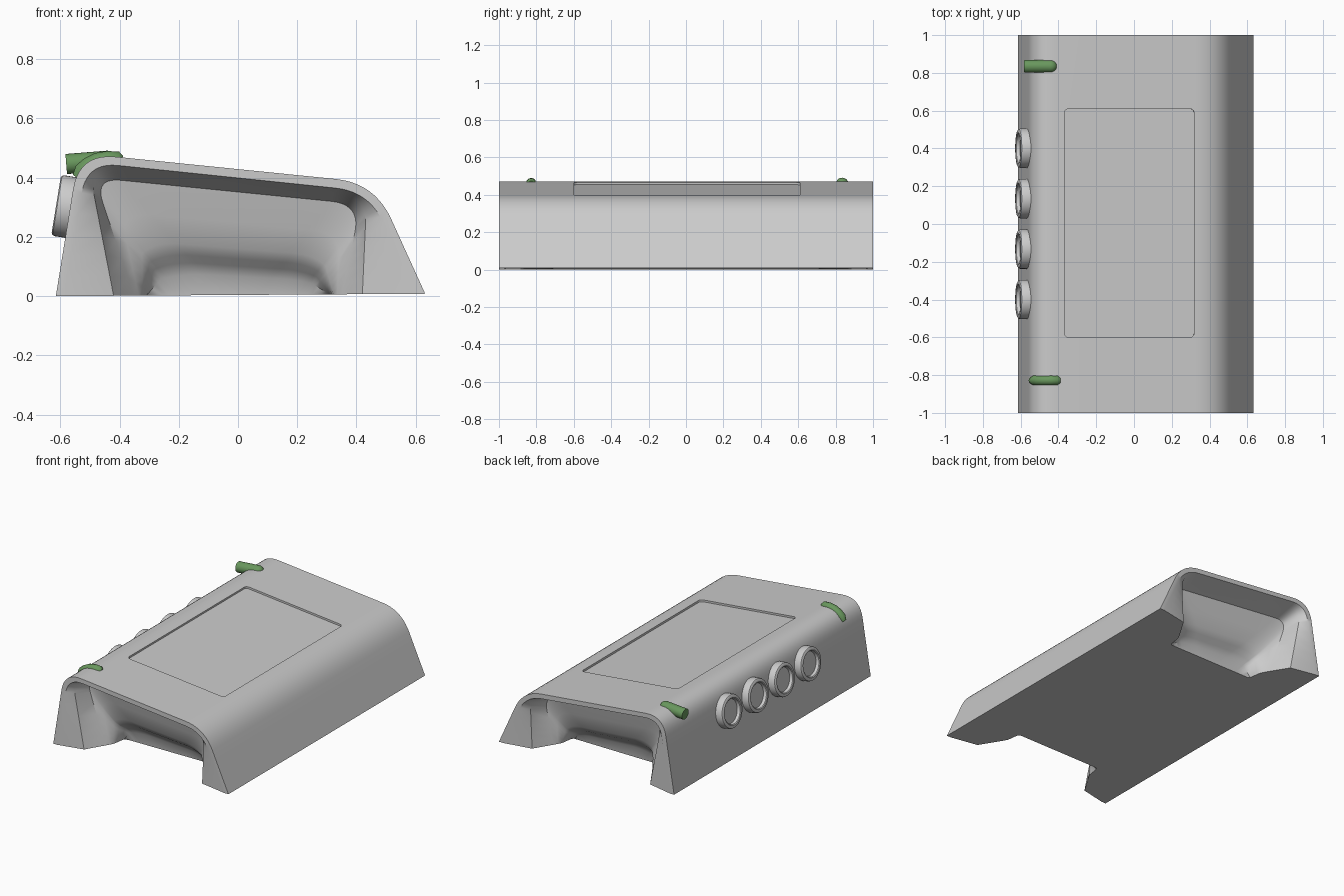
import bpy, bmesh, math
from mathutils import Vector, Matrix

if "Cube" in bpy.data.objects:
    bpy.data.objects.remove(bpy.data.objects["Cube"])


def finish(bm, name, mat=None):
    bmesh.ops.recalc_face_normals(bm, faces=bm.faces)
    me = bpy.data.meshes.new(name)
    bm.to_mesh(me)
    bm.free()
    ob = bpy.data.objects.new(name, me)
    bpy.context.collection.objects.link(ob)
    if mat:
        me.materials.append(mat)
    return ob


def smooth(ob, angle=35):
    bpy.ops.object.select_all(action='DESELECT')
    ob.select_set(True)
    bpy.context.view_layer.objects.active = ob
    bpy.ops.object.shade_smooth_by_angle(angle=math.radians(angle))


def profile(a, b, c, d, ta=.125, tb=.135):
    """Open arch a-b-c-d in xz with rounded corners at b and c."""
    a, b, c, d = map(Vector, (a, b, c, d))
    def corner(p, q, r, t):
        s, e = q + (p - q).normalized() * t, q + (r - q).normalized() * t
        return [s.lerp(q, u).lerp(q.lerp(e, u), u) for u in [i / 10 for i in range(11)]]
    ca, cb = corner(a, b, c, ta), corner(b, c, d, tb)
    left = [a.lerp(ca[0], i / 5) for i in range(5)]
    top = [ca[-1].lerp(cb[0], i / 6) for i in range(1, 6)]
    right = [cb[-1].lerp(d, i / 5) for i in range(1, 6)]
    return left + ca + top + cb + right


# shell: end rings run from the outside, over the rim, into the scooped pocket
outer = profile((-.615, 0), (-.537, .483), (.463, .382), (.632, 0))
inner = profile((-.587, 0), (-.510, .452), (.443, .353), (.602, 0), .105, .115)
lip = profile((-.42, 0), (-.505, .440), (.435, .345), (.42, 0), .1, .11)
deep = profile((-.35, 0), (-.485, .400), (.415, .310), (.35, 0), .09, .10)
n = len(outer)
rings = [(outer, 0), (inner, 0), (lip, .035), (deep, .15)]
for t, depth in ((.3, .175), (.55, .20), (.65, .225), (.72, .255), (.82, .28), (1, .29)):
    rings.append(([Vector((p.x * (1 - t) + t * (-.3 + .6 * i / (n - 1)), p.y * (1 - t)))
                   for i, p in enumerate(deep)], depth))

bm = bmesh.new()
ends = []
for s in (-1, 1):
    loops = [[bm.verts.new((p.x, s * (1 - dep), p.y + .008 * (p.x + .615) / 1.245 * max(0, 1 - p.y / .3)))
              for p in pts] for pts, dep in rings]
    for r, q in zip(loops, loops[1:]):
        for i in range(n - 1):
            bm.faces.new((r[i], r[i + 1], q[i + 1], q[i]))
    ends.append(loops)
f, b = ends
for i in range(n - 1):
    bm.faces.new((f[0][i], f[0][i + 1], b[0][i + 1], b[0][i]))


def bottom_edge(loops):
    return [r[0] for r in loops] + loops[-1][1:-1] + [r[-1] for r in reversed(loops)]


bm.faces.new(bottom_edge(f) + bottom_edge(b)[::-1])
shell = finish(bm, "shell")

# shallow screen recess in the sloped top
bm = bmesh.new()
bmesh.ops.create_cube(bm, size=1, matrix=Matrix.Diagonal((.69, 1.21, .1, 1)))
vertical = [e for e in bm.edges if abs(e.verts[0].co.z - e.verts[1].co.z) > .05]
bmesh.ops.bevel(bm, geom=vertical, offset=.022, segments=5, affect='EDGES', profile=.5)
bm.transform(Matrix.Translation((-.025, .005, .431)) @ Matrix.Rotation(math.atan(.101), 4, 'Y')
             @ Matrix.Translation((0, 0, .038)))
cutter = finish(bm, "screen_cutter")
cutter.hide_render = True
mod = shell.modifiers.new("screen_recess", 'BOOLEAN')
mod.operation, mod.solver, mod.object = 'DIFFERENCE', 'EXACT', cutter
bpy.context.view_layer.objects.active = shell
bpy.ops.object.modifier_apply(modifier=mod.name)
bpy.data.objects.remove(cutter)
smooth(shell)


def lathe(name, points, loc, axis, mat=None, seg=40):
    """Turned part: (radius, height) points around an axis."""
    bm = bmesh.new()
    loops = [[bm.verts.new((r * math.cos(2 * math.pi * k / seg), r * math.sin(2 * math.pi * k / seg), h))
              for k in range(seg)] for r, h in points]
    for r, q in zip(loops, loops[1:]):
        for k in range(seg):
            bm.faces.new((r[k], r[(k + 1) % seg], q[(k + 1) % seg], q[k]))
    bm.faces.new(loops[0])
    bm.faces.new(loops[-1])
    rot = Vector(axis).to_track_quat('Z', 'Y').to_matrix().to_4x4()
    bm.transform(Matrix.Translation(loc) @ rot)
    ob = finish(bm, name, mat)
    smooth(ob)
    return ob


# four dished buttons on the left wall
dish = [(.104, -.07), (.104, -.012), (.101, -.004), (.095, 0), (.083, 0), (.078, -.004), (.074, -.022)]
for i in range(4):
    lathe(f"button_{i + 1}", dish, (-.614, -.4 + i * .267, .307), (-.987, 0, .16))

green = bpy.data.materials.new("green")
green.diffuse_color = (.14, .31, .11, 1)
green.use_nodes = True
green.node_tree.nodes["Principled BSDF"].inputs["Base Color"].default_value = green.diffuse_color

# straight strap peg near the back, round inner end
peg = [(.034, 0), (.034, -.14)] + [(.034 * math.cos(a), -.14 - .034 * math.sin(a))
                                   for a in (.3, .6, .9, 1.2, 1.45)]
lathe("strap_peg", peg, (-.580, .835, .446), (-1, 0, -.08), green, 24)

# curved strap bar near the front, hugging the rounded corner
curve = bpy.data.curves.new("strap_bar", 'CURVE')
curve.dimensions = '3D'
curve.bevel_depth = .027
curve.bevel_resolution = 4
curve.use_fill_caps = True
path = [(-.545, .40), (-.528, .422), (-.505, .442), (-.475, .457), (-.44, .463), (-.405, .461), (-.392, .458)]
sp = curve.splines.new('POLY')
sp.points.add(len(path) - 1)
for i, (pt, (x, z)) in enumerate(zip(sp.points, path)):
    pt.co = (x, -.828, z, 1)
    pt.radius = .6 if i in (0, len(path) - 1) else 1
curve.materials.append(green)
bar = bpy.data.objects.new("strap_bar", curve)
bpy.context.collection.objects.link(bar)
bpy.ops.object.select_all(action='DESELECT')
bar.select_set(True)
bpy.context.view_layer.objects.active = bar
bpy.ops.object.convert(target='MESH')
smooth(bar, 50)
